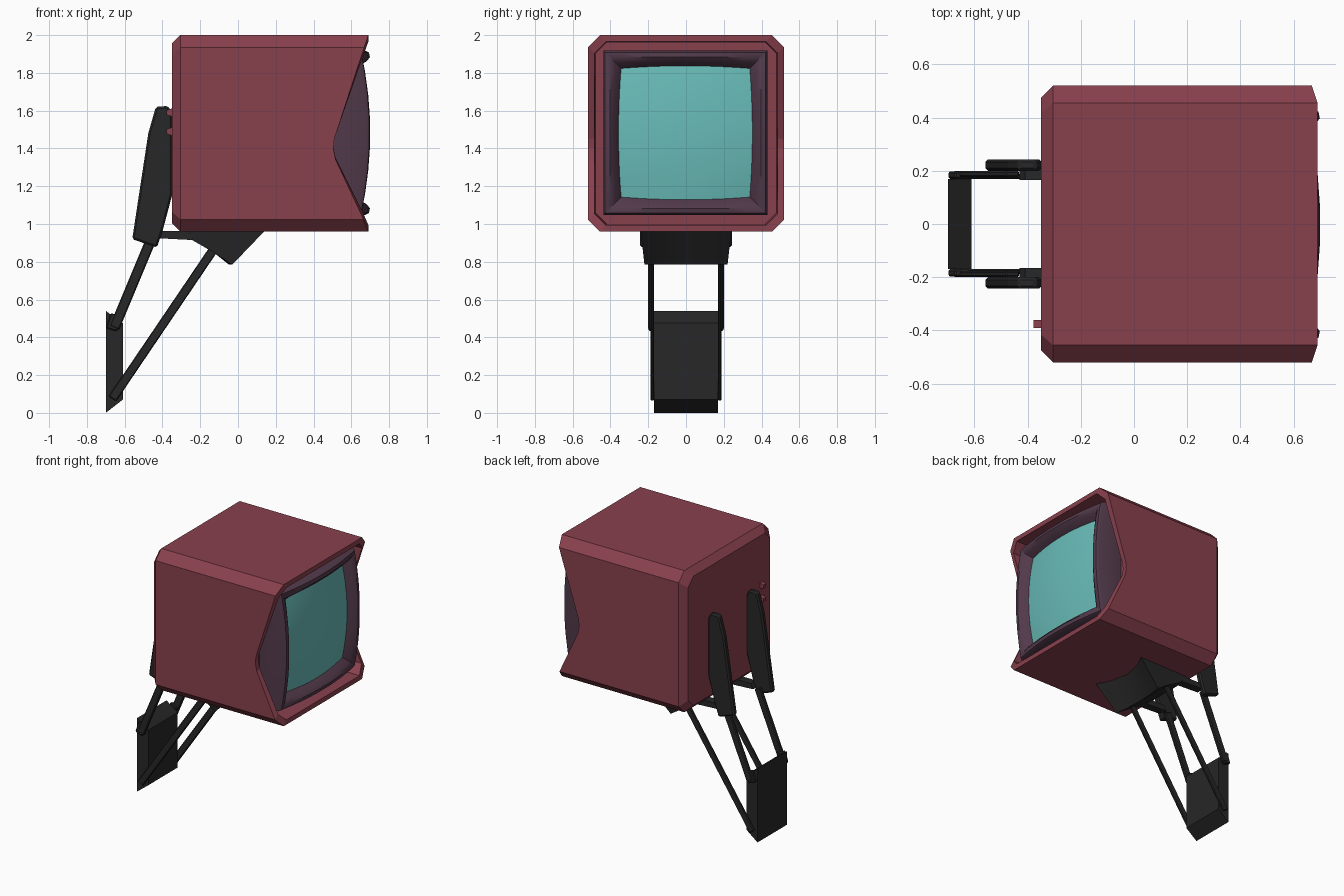
import bpy, bmesh
from mathutils import Vector

if "Cube" in bpy.data.objects:
    bpy.data.objects.remove(bpy.data.objects["Cube"])


def material(name, rgb):
    m = bpy.data.materials.new(name)
    m.diffuse_color = (*rgb, 1)
    m.use_nodes = True
    m.node_tree.nodes["Principled BSDF"].inputs["Base Color"].default_value = m.diffuse_color
    return m


RED = material("red shell", (0.25, 0.052, 0.075))
PLUM = material("plum bezel", (0.085, 0.042, 0.07))
TEAL = material("teal glass", (0.14, 0.5, 0.48))
BLACK = material("black metal", (0.02, 0.02, 0.02))


def loft(name, rings, mat, caps=(True, True), smooth=None):
    """Bridge equal-length closed rings of points."""
    bm = bmesh.new()
    rows = [[bm.verts.new(p) for p in r] for r in rings]
    n = len(rows[0])
    for a, b in zip(rows, rows[1:]):
        for i in range(n):
            j = (i + 1) % n
            bm.faces.new((a[i], a[j], b[j], b[i]))
    if caps[0]:
        bm.faces.new(rows[0][::-1])
    if caps[1]:
        bm.faces.new(rows[-1])
    bmesh.ops.recalc_face_normals(bm, faces=bm.faces)
    return finish(name, bm, mat, smooth)


def finish(name, bm, mat, smooth=None):
    me = bpy.data.meshes.new(name)
    bm.to_mesh(me)
    bm.free()
    me.materials.append(mat)
    ob = bpy.data.objects.new(name, me)
    bpy.context.collection.objects.link(ob)
    if smooth:
        bpy.ops.object.select_all(action='DESELECT')
        bpy.context.view_layer.objects.active = ob
        ob.select_set(True)
        bpy.ops.object.shade_smooth_by_angle(angle=smooth)
    return ob


def prism(name, profile, y0, y1, mat=BLACK, mirror=True, bevel=0):
    """Extrude an (x, z) profile along y, optionally mirrored to the other side."""
    ob = loft(name, [[(x, y, z) for x, z in profile] for y in (y0, y1)], mat)
    if bevel:
        b = ob.modifiers.new("Bevel", 'BEVEL')
        b.width, b.segments = bevel, 1
    if mirror:
        ob.modifiers.new("Mirror", 'MIRROR').use_axis = (False, True, False)
    return ob


def bar(name, a, b, width, y0, y1, bevel=0):
    a, b = Vector(a), Vector(b)
    d = (b - a).normalized() * width / 2
    s = Vector((-d.y, d.x))
    return prism(name, [a + s, b + s, b - s, a - s], y0, y1, bevel=bevel)


# Housing: chamfered box whose open front is notched on both sides
CZ = 1.48
NOTCH = [(1.025, 0.664), (1.34, 0.517), (1.40, 0.505), (1.45, 0.51), (1.935, 0.668)]


def octagon(inset, x=None):
    k = (0.52 - inset) / 0.52
    side = [(0.52, z, f) for z, f in NOTCH]
    pts = side + [(0.455, 2.0, 0.69), (-0.455, 2.0, 0.69)]
    pts += [(-y, z, f) for y, z, f in reversed(side)]
    pts += [(-0.455, 0.96, 0.69), (0.455, 0.96, 0.69)]
    return [(f if x is None else x, y * k, CZ + (z - CZ) * k) for y, z, f in pts]


loft("housing", [octagon(0.045, -0.35), octagon(0, -0.305), octagon(0),
                 octagon(0.035), octagon(0.04, 0.48)], RED)

# Bezel: pillow-shaped frame around the screen
T = [-1, -0.97, -0.8, -0.5, -0.2, 0.2, 0.5, 0.8, 0.97]


def frame_ring(h, x, bulge, bow):
    pts = []
    for s in range(4):
        for t in T:
            u, v = t * h, h * (1 - bow + bow * (1 - t * t) * 2)
            if abs(t) == 1:
                u = -v
            for _ in range(s):
                u, v = v, -u
            pts.append((x + bulge * (1 - t * t), u - 0.003, 1.483 + v))
    return pts


loft("screen_bezel", [frame_ring(0.435, 0.478, 0, 0), frame_ring(0.435, 0.635, 0.04, 0),
                      frame_ring(0.425, 0.652, 0.043, 0), frame_ring(0.40, 0.658, 0.042, 0),
                      frame_ring(0.375, 0.645, 0.038, 0.01), frame_ring(0.347, 0.61, 0.03, 0.02)],
     PLUM, (True, False), 0.7)

# Curved screen glass
bm = bmesh.new()
bmesh.ops.create_grid(bm, x_segments=10, y_segments=10, size=1)
for v in bm.verts:
    u, w = v.co.x, v.co.y
    bu, bw = 1 - u * u, 1 - w * w
    v.co = (0.61 + 0.03 * (bu + bw), -0.003 + 0.35 * u * (0.98 + 0.04 * bw),
            1.483 + 0.35 * w * (0.98 + 0.04 * bu))
bmesh.ops.recalc_face_normals(bm, faces=bm.faces)
if sum(f.normal.x for f in bm.faces) < 0:
    bmesh.ops.reverse_faces(bm, faces=bm.faces)
finish("screen", bm, TEAL, 0.7)

# Back straps clamped to the housing
prism("back_strap", [(-0.56, 0.92), (-0.475, 1.48), (-0.435, 1.62), (-0.37, 1.625),
                     (-0.347, 1.58), (-0.347, 1.16), (-0.40, 0.96), (-0.43, 0.875)],
      0.2, 0.243, bevel=0.01)

# Underside saddle: wedge with a concave front lip, and arms to the straps
saddle = []
for y, front, drop in [(-1, 0.14, 0), (-0.6, 0.09, 0.012), (0, 0.06, 0.018),
                       (0.6, 0.09, 0.012), (1, 0.14, 0)]:
    saddle.append([(front, 0.24 * y, 0.962), (-0.03 - drop, 0.22 * y, 0.785),
                   (-0.13, 0.22 * y, 0.85), (-0.26, 0.215 * y, 0.925),
                   (-0.27, 0.235 * y, 0.962)])
loft("under_saddle", saddle, BLACK, smooth=0.5)
prism("saddle_arm", [(-0.24, 0.962), (-0.41, 0.962), (-0.43, 0.925), (-0.24, 0.915)],
      0.165, 0.225)

# Linkage bars between the wall block and the housing
bar("upper_link", (-0.455, 0.93), (-0.655, 0.45), 0.055, 0.176, 0.2, 0.006)
bar("link_end", (-0.645, 0.52), (-0.67, 0.44), 0.06, 0.17, 0.198, 0.006)
bar("lower_strut", (-0.12, 0.88), (-0.665, 0.075), 0.048, 0.17, 0.188, 0.005)

# Wall block
prism("wall_block", [(-0.70, 0), (-0.61, 0.07), (-0.61, 0.475), (-0.70, 0.54)],
      -0.17, 0.17, mirror=False)

# Small plugs on the back panel
for i, z in enumerate((1.49, 1.59)):
    prism(f"back_plug_{i + 1}", [(-0.34, z - 0.025), (-0.34, z + 0.025), (-0.378, z + 0.012),
                                 (-0.378, z - 0.012)], -0.39, -0.36, RED, mirror=False)
